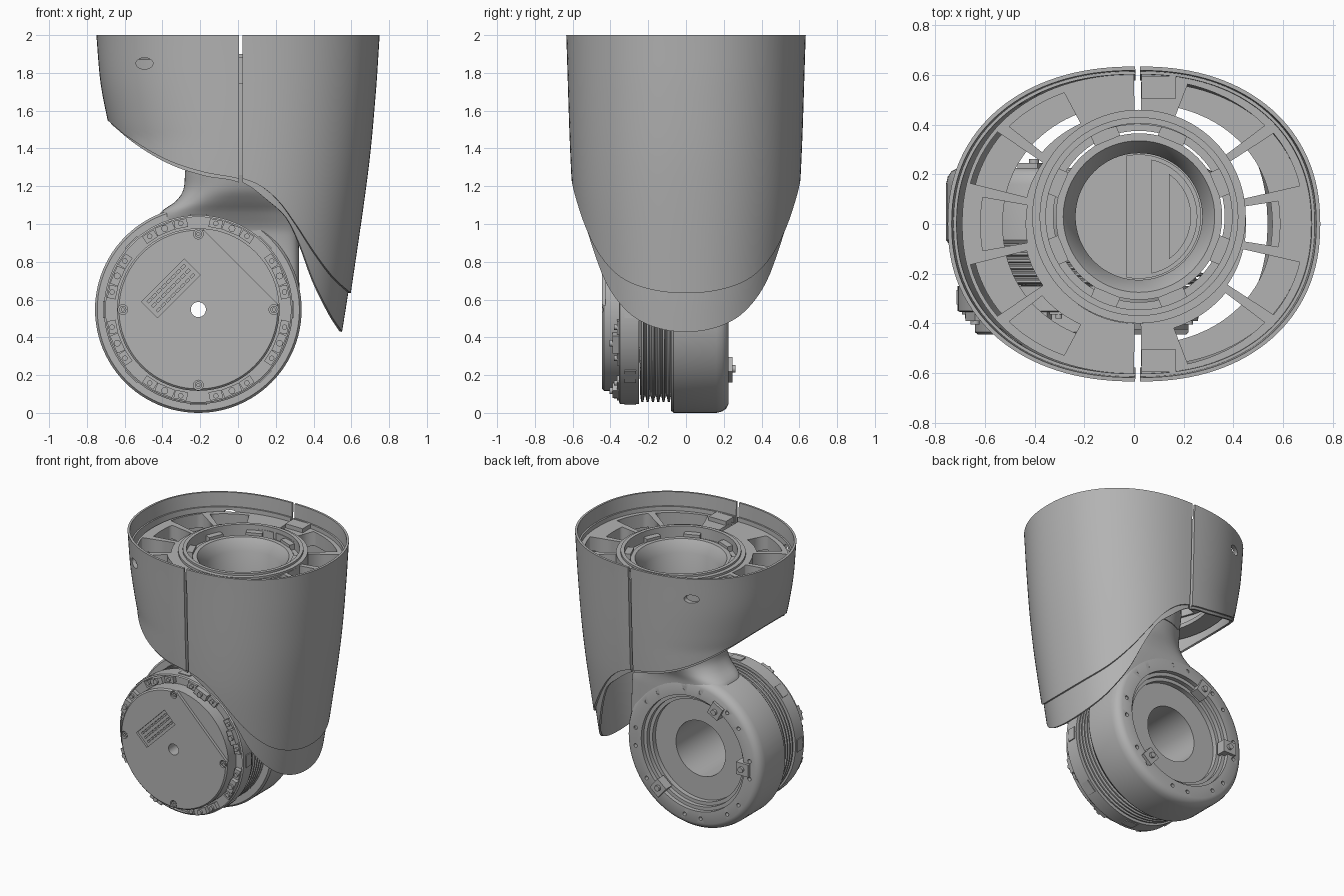
import bpy, bmesh, math
from mathutils import Matrix, Vector

if "Cube" in bpy.data.objects:
    bpy.data.objects.remove(bpy.data.objects["Cube"], do_unlink=True)

grey = bpy.data.materials.new("plain grey")
grey.use_nodes = True
grey.diffuse_color = (0.45, 0.45, 0.45, 1)
grey.node_tree.nodes["Principled BSDF"].inputs["Base Color"].default_value = (0.45, 0.45, 0.45, 1)

HUB = Vector((-0.21, 0, 0.547))   # centre of the wheel-like joint
BORE = Vector((0.02, 0.03, 0))    # centre of the upright tube
OVAL = 2.2                        # squareness of the shell's oval


def focus(ob):
    bpy.ops.object.select_all(action="DESELECT")
    ob.select_set(True)
    bpy.context.view_layer.objects.active = ob


def shade(ob):
    focus(ob)
    bpy.ops.object.shade_smooth_by_angle(angle=math.radians(32))


def finish(name, bm):
    me = bpy.data.meshes.new(name)
    bm.to_mesh(me)
    bm.free()
    me.materials.append(grey)
    ob = bpy.data.objects.new(name, me)
    bpy.context.collection.objects.link(ob)
    shade(ob)
    return ob


def curve(pts, t):
    """Smooth interpolation through (t, value) points."""
    t = min(max(t, pts[0][0]), pts[-1][0])
    i = next(k for k in range(len(pts) - 1) if t <= pts[k + 1][0])

    def slope(k):
        a, b = pts[max(k - 1, 0)], pts[min(k + 1, len(pts) - 1)]
        return (b[1] - a[1]) / (b[0] - a[0])
    (t0, v0), (t1, v1) = pts[i], pts[i + 1]
    h = t1 - t0
    u = (t - t0) / h
    return (v0 * (1 + 2 * u) * (1 - u) ** 2 + slope(i) * h * u * (1 - u) ** 2
            + v1 * u * u * (3 - 2 * u) + slope(i + 1) * h * u * u * (u - 1))


def oval(angle, e):
    """Point on a unit superellipse."""
    c, s = math.cos(angle), math.sin(angle)
    return math.copysign(abs(c) ** (2 / e), c), math.copysign(abs(s) ** (2 / e), s)


def lathe(name, profile, origin, axis="Y", segs=96):
    """Revolve a closed (radius, height) profile round the Y or Z axis."""
    bm = bmesh.new()
    rings = []
    for s in range(segs):
        c, d = oval(math.tau * s / segs, 2)
        rings.append([bm.verts.new(origin + (Vector((r * c, h, r * d)) if axis == "Y"
                                             else Vector((r * c, r * d, h)))) for r, h in profile])
    n = len(profile)
    for s in range(segs):
        p, q = rings[s], rings[(s + 1) % segs]
        for k in range(n):
            bm.faces.new((p[k], p[(k + 1) % n], q[(k + 1) % n], q[k]))
    bmesh.ops.remove_doubles(bm, verts=bm.verts, dist=1e-5)
    bmesh.ops.delete(bm, geom=[e for e in bm.edges if not e.link_faces], context="EDGES")
    bmesh.ops.recalc_face_normals(bm, faces=bm.faces)
    return finish(name, bm)


def box(name, size, loc, turn=0):
    """Box turned about the Y axis, so that turn is an angle in the XZ plane."""
    bm = bmesh.new()
    m = Matrix.Translation(loc) @ Matrix.Rotation(-turn, 4, "Y") @ Matrix.Diagonal((*size, 1))
    bmesh.ops.create_cube(bm, size=1, matrix=m)
    return finish(name, bm)


def rod(name, r, y0, y1, loc, segs=20):
    return lathe(name, [(0, y0), (r, y0), (r, y1), (0, y1)], loc, "Y", segs)


def on_hub(angle, r, y=0):
    a = math.radians(angle)
    return HUB + Vector((r * math.cos(a), y, r * math.sin(a)))


def cut(target, cutters):
    for c in cutters:
        c.hide_render = True
        mod = target.modifiers.new("cut", "BOOLEAN")
        mod.object, mod.solver = c, "EXACT"
        focus(target)
        bpy.ops.object.modifier_apply(modifier=mod.name)
        bpy.data.objects.remove(c, do_unlink=True)
    shade(target)


# Outer shell: two tapered half ovals with a swooping lower edge
RIGHT = [(0.43, 0.565), (0.64, 0.598), (1.3, 0.692), (1.7, 0.73), (2, 0.75)]
LEFT = [(1.45, 0.665), (1.55, 0.69), (1.75, 0.728), (2, 0.75)]
DEPTH = [(0.43, 0.525), (0.8, 0.565), (1.22, 0.605), (2, 0.634)]
EDGE = [(-1, 1.55), (-0.86, 1.455), (-0.57, 1.34), (-0.28, 1.275), (0, 1.24), (0.15, 1.2),
        (0.3, 1.12), (0.45, 1.0), (0.63, 0.85), (0.82, 0.72), (1, 0.635)]
LIP = [(-1, 1.53), (-0.86, 1.435), (-0.57, 1.32), (-0.28, 1.255), (0, 1.22), (0.22, 1.12),
       (0.38, 1.03), (0.5, 0.9), (0.66, 0.7), (0.85, 0.53), (1, 0.43)]


def shell(name, side, edge, top, inset, thick):
    bm = bmesh.new()
    cols, rows = 64, 20
    start = -90 if side > 0 else 90
    seam = 0.015 + 0.01 * side
    grid = []
    for i in range(cols + 1):
        c, s = oval(math.radians(start + 180 * i / cols), OVAL)
        low = curve(edge, c)
        line = []
        for j in range(rows + 1):
            z = top + (low - top) * j / rows
            w = curve(RIGHT if side > 0 else LEFT, z) - inset
            line.append(bm.verts.new((seam + (w - seam * side) * c, (curve(DEPTH, z) - inset) * s, z)))
        grid.append(line)
    for p, q in zip(grid, grid[1:]):
        for j in range(rows):
            bm.faces.new((p[j], p[j + 1], q[j + 1], q[j]))
    ob = finish(name, bm)
    mod = ob.modifiers.new("wall", "SOLIDIFY")
    mod.thickness, mod.offset = thick, 0
    bpy.ops.object.modifier_apply(modifier=mod.name)
    shade(ob)
    return ob


for side, word in ((1, "long"), (-1, "short")):
    parts = [shell(word + "_shell", side, EDGE, 2.0, 0.008, 0.016),
             shell(word + "_shell_liner", side, LIP, 1.9, 0.021, 0.014)]
    if side < 0:
        for part in parts:
            for x, y in ((-0.495, -0.5), (-0.42, 0.5)):
                hole = rod("hole_cutter", 0.03, -0.3, 0.3, Vector((0, 0, 0)), 32)
                hole.scale.x = 1.5
                hole.location = (x, y, 1.85)
                cut(part, [hole])


# Spoked frame inside the shell, one flat plate with pockets per half
def frame_point(angle, f, seam=0):
    a = math.radians(angle)
    outer = (abs(math.cos(a) / 0.702) ** OVAL + abs(math.sin(a) / 0.602) ** OVAL) ** (-1 / OVAL)
    r = 0.4 + f * (outer - 0.4)
    return (r * math.cos(a) + seam, r * math.sin(a), 0, 1)


def loop(data, a0, a1, f0, f1, seam=0):
    steps = max(4, int(abs(a1 - a0) / 3))
    angles = [a0 + (a1 - a0) * k / steps for k in range(steps + 1)]
    pts = [frame_point(a, f1, seam) for a in angles] + [frame_point(a, f0, seam) for a in reversed(angles)]
    sp = data.splines.new("POLY")
    sp.points.add(len(pts) - 1)
    for p, co in zip(sp.points, pts):
        p.co = co
    sp.use_cyclic_u = True


def frame(name, mid, pockets, seam, z, half, inner, scale):
    data = bpy.data.curves.new(name, "CURVE")
    data.dimensions, data.fill_mode, data.extrude = "2D", "BOTH", half
    loop(data, mid - 89, mid + 89, inner, 1, seam)
    for a0, a1, f0, f1 in pockets:
        loop(data, mid + a0, mid + a1, f0, f1)
    data.materials.append(grey)
    ob = bpy.data.objects.new(name, data)
    ob.location.z = z
    ob.scale = (scale, scale, 1)
    bpy.context.collection.objects.link(ob)
    focus(ob)
    bpy.ops.object.convert(target="MESH")


LONG = [(-9, 9, 0.17, 0.62)] + [(s * a, s * b, f, g) for s in (-1, 1)
                                for a, b, f, g in ((13, 33, 0.17, 0.94), (37, 69, 0.22, 0.92))]
SHORT = [(-10, 10, 0.12, 0.72)] + [(s * a, s * b, f, g) for s in (-1, 1)
                                   for a, b, f, g in ((14, 34, 0.15, 0.92), (38, 62, 0.25, 0.85))]
for word, mid, pockets, seam in (("long", 0, LONG, 0.02), ("short", 180, SHORT, 0.01)):
    frame(word + "_side_frame", mid, pockets, seam, 1.82, 0.05, 0, 1)
    frame(word + "_side_ledge", mid, [], seam, 1.6, 0.015, 0.55, 0.95)
for s in (-1, 1):
    box("frame_pad", (0.14, 0.09, 0.04), (0.1, s * 0.55, 1.88))

# Bearing ring, its clips, and the upright cup within it
lathe("bearing_ring", [(0.345, 1.74), (0.43, 1.74), (0.43, 1.885), (0.4, 1.885), (0.4, 1.9),
                       (0.375, 1.9), (0.375, 1.82), (0.345, 1.82)], BORE, "Z")
for k in range(8):
    a = math.tau * (k + 0.5) / 8
    clip = box("ring_clip", (0.05, 0.11, 0.04), (0, 0, 0))
    clip.location = BORE + Vector((0.355 * math.cos(a), 0.355 * math.sin(a), 1.84))
    clip.rotation_euler.z = a
lathe("cup", [(0, 1.26), (0.295, 1.26), (0.31, 1.4), (0.31, 1.78), (0.335, 1.78), (0.335, 1.84),
              (0.305, 1.84), (0.255, 1.76), (0.255, 1.3), (0, 1.3)], BORE, "Z")
for x, r in ((-0.03, 0.25), (0.07, 0.235), (0.14, 0.21)):
    top = 1.33 + x / 3
    step = lathe("cup_step", [(0, 1.29), (r, 1.29), (r, top), (0, top)], BORE, "Z", 64)
    cut(step, [box("step_cutter", (1, 1, 1), (x - 0.5, 0, 1.3))])

# Neck that flows from the round cup into the hub housing: height, left, right, half depth, middle, squareness
SECTIONS = [(0.6, -0.4, 0.325, 0.145, 0.078, 6), (0.95, -0.42, 0.322, 0.15, 0.074, 5),
            (1.06, -0.41, 0.32, 0.182, 0.046, 3.4), (1.12, -0.33, 0.32, 0.22, 0.03, 2.7),
            (1.18, -0.29, 0.32, 0.26, 0.025, 2.2), (1.28, -0.28, 0.32, 0.297, 0.03, 2)]
bm = bmesh.new()
rings = []
for n in range(41):
    z = 1.28 - 0.68 * n / 40
    x0, x1, ry, cy, e = (curve([(s[0], s[k]) for s in SECTIONS], z) for k in range(1, 6))
    ring = []
    for k in range(64):
        c, s = oval(math.tau * k / 64, e)
        ring.append(bm.verts.new(((x0 + x1) / 2 + (x1 - x0) / 2 * c, cy + ry * s, z)))
    rings.append(ring)
for p, q in zip(rings, rings[1:]):
    for k in range(64):
        bm.faces.new((p[k], q[k], q[(k + 1) % 64], p[(k + 1) % 64]))
bm.faces.new(rings[0])
bm.faces.new(rings[-1][::-1])
bmesh.ops.recalc_face_normals(bm, faces=bm.faces)
cut(finish("neck", bm), [rod("bore_cutter", 0.45, -0.5, 0.5, HUB, 64)])

# Hub housing with a stepped rear recess and screw holes round its rim
housing = lathe("hub_housing", [(0.2, -0.08), (0.535, -0.08), (0.547, -0.065), (0.547, 0.16), (0.54, 0.19),
                                (0.525, 0.212), (0.5, 0.225), (0.415, 0.225), (0.415, 0.195), (0.39, 0.195),
                                (0.39, 0.165), (0.365, 0.165), (0.365, 0.13), (0.2, 0.13)], HUB)
cut(housing, [rod("screw_cutter", 0.014, 0.19, 0.3, on_hub(45 * k + d, 0.465), 12)
              for k in range(8) for d in (-8, 8)])
for angle in (180, 118, -50):
    box("rear_tab", (0.1, 0.07, 0.09), on_hub(angle, 0.415, 0.21), math.radians(angle))
    rod("rear_tab_bolt", 0.02, 0.24, 0.262, on_hub(angle, 0.41))

# Ribbed sleeve between the housing and the front flange
ribs = [(0.2, -0.08)]
for k in range(6):
    y = -0.08 - 0.028 * k
    ribs += [(0.46, y), (0.49, y - 0.006), (0.49, y - 0.016), (0.46, y - 0.022)]
lathe("ribbed_sleeve", ribs + [(0.2, -0.25)], HUB)
lathe("front_flange", [(0.2, -0.25), (0.5, -0.25), (0.5, -0.35), (0.49, -0.355), (0.49, -0.335),
                       (0.445, -0.335), (0.2, -0.335)], HUB)

# Front cover disc: centre hole, lowered segment, slanted slotted vent, screw pockets
cover = lathe("front_cover", [(0.04, -0.33), (0.43, -0.33), (0.43, -0.435), (0.42, -0.445), (0.04, -0.445)], HUB)
vent = Vector((-0.355, -0.465, 0.66))
along, across = Vector((1, 0, 1)).normalized(), Vector((-1, 0, 1)).normalized()
tilt = math.radians(45)
cutters = [box("segment_cutter", (0.4, 0.2, 1.2), on_hub(45, 0.518, -0.525), tilt),
           box("vent_cutter", (0.32, 0.07, 0.12), vent, tilt)]
cutters += [box("slot_cutter", (0.024, 0.1, 0.013), vent + along * (i - 3.5) * 0.036 + across * j * 0.034, tilt)
            for i in range(8) for j in (-1, 0, 1)]
cutters += [rod("pocket_cutter", 0.026, -0.5, -0.4, on_hub(90 * k, 0.4)) for k in range(4)]
cut(cover, cutters)
for k in range(4):
    lathe("cover_screw", [(0.008, -0.39), (0.019, -0.39), (0.019, -0.44), (0.008, -0.44)],
          on_hub(90 * k, 0.4), "Y", 16)

# Clamp blocks and screws round the front flange
for k in range(8):
    angle = 45 * k + 22.5
    box("clamp_block", (0.045, 0.06, 0.1), on_hub(angle, 0.463, -0.36), math.radians(angle))
    rod("clamp_screw", 0.018, -0.405, -0.38, on_hub(angle, 0.465), 12)
    for d in (-11, 11):
        box("clamp_foot", (0.045, 0.03, 0.07), on_hub(angle + d, 0.463, -0.35), math.radians(angle + d))
        rod("flange_screw", 0.014, -0.38, -0.36, on_hub(angle + d, 0.466), 12)
    box("flange_lug", (0.02, 0.06, 0.09), on_hub(angle - 22.5, 0.495, -0.295), math.radians(angle - 22.5))
